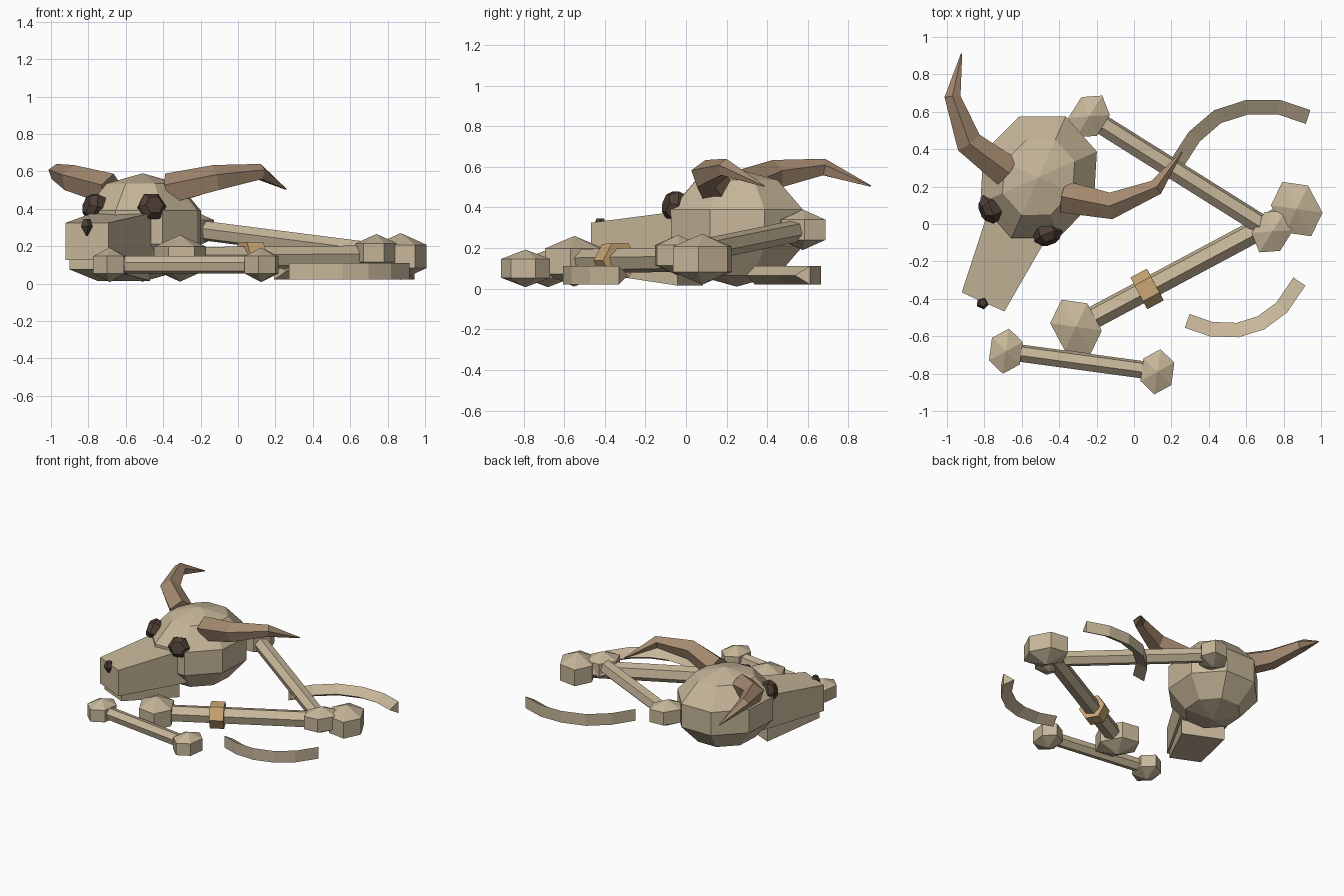
import bpy, bmesh
from math import cos, sin, pi, radians
from mathutils import Vector, Matrix

cube = bpy.data.objects.get("Cube")
if cube:
    bpy.data.objects.remove(cube, do_unlink=True)


def material(name, rgb):
    m = bpy.data.materials.new(name)
    m.use_nodes = True
    m.diffuse_color = (*rgb, 1)
    m.node_tree.nodes["Principled BSDF"].inputs["Base Color"].default_value = (*rgb, 1)
    return m


BONE = material("bone", (0.57, 0.47, 0.32))
HORN = material("horn_brown", (0.37, 0.25, 0.16))
DARK = material("dark_socket", (0.075, 0.05, 0.037))
TAN = material("tan_band", (0.60, 0.39, 0.18))

# The skull is turned about its own upright axis
SKULL = Matrix.Translation((-0.51, 0.25, 0)) @ Matrix.Rotation(radians(-24), 4, "Z")
WORLD = Matrix.Identity(4)


def loft(name, rings, mat, matrix=WORLD):
    """Skin a list of equal-sized point rings and close both ends."""
    bm = bmesh.new()
    loops = [[bm.verts.new(p) for p in ring] for ring in rings]
    n = len(loops[0])
    for a, b in zip(loops, loops[1:]):
        for i in range(n):
            j = (i + 1) % n
            bm.faces.new((a[i], a[j], b[j], b[i]))
    bm.faces.new(loops[0])
    bm.faces.new(loops[-1])
    bmesh.ops.remove_doubles(bm, verts=bm.verts[:], dist=1e-4)
    bmesh.ops.recalc_face_normals(bm, faces=bm.faces[:])
    mesh = bpy.data.meshes.new(name)
    bm.to_mesh(mesh)
    bm.free()
    mesh.materials.append(mat)
    mesh.transform(matrix)
    obj = bpy.data.objects.new(name, mesh)
    bpy.context.collection.objects.link(obj)
    return obj


def tube(name, points, radii, sides, turn, mat, matrix=WORLD):
    """Faceted tube along a path; turn is measured from the left side upward."""
    pts = [Vector(p) for p in points]
    rings = []
    for i, (p, r) in enumerate(zip(pts, radii)):
        t = (pts[min(i + 1, len(pts) - 1)] - pts[max(i - 1, 0)]).normalized()
        ref = Vector((0, 0, 1)) if abs(t.z) < 0.95 else Vector((0, 1, 0))
        side = ref.cross(t).normalized()
        up = t.cross(side)
        angles = [radians(turn) + 2 * pi * k / sides for k in range(sides)]
        rings.append([p + r * (cos(a) * side + sin(a) * up) for a in angles])
    return loft(name, rings, mat, matrix)


def ball(name, size, sides, bands, turn, mat, matrix):
    """Low-poly ball; size gives its three radii."""
    rings = []
    for k in range(bands + 1):
        lat = pi * k / bands
        rings.append([Vector((size[0] * sin(lat) * cos(a), size[1] * sin(lat) * sin(a),
                              size[2] * cos(lat)))
                      for a in (radians(turn) + 2 * pi * i / sides for i in range(sides))])
    return loft(name, rings, mat, matrix)


def block(name, sections, mat, matrix):
    """Tapered box from (y, half width, bottom, top) sections."""
    rings = [[Vector((-w, y, b)), Vector((w, y, b)), Vector((w, y, t)), Vector((-w, y, t))]
             for y, w, b, t in sections]
    return loft(name, rings, mat, matrix)


def long_bone(name, p, q, scale, radius):
    """Shaft with a wide knob at each end."""
    p, q = Vector(p), Vector(q)
    tube(name + "_shaft", (p, q), (radius, radius), 6, 45, BONE)
    yaw = Matrix.Rotation((q - p).to_2d().angle_signed(Vector((1, 0))), 4, "Z")
    size = [s * scale for s in (0.15, 0.19, 0.125)]
    for end, c in (("near", p), ("far", q)):
        ball(f"{name}_{end}_knob", size, 6, 3, 30, BONE, Matrix.Translation(c) @ yaw)


# Skull
ball("cranium", (0.34, 0.375, 0.29), 8, 5, 0, BONE, SKULL @ Matrix.Translation((0, 0, 0.3)))
block("muzzle", ((-0.73, 0.125, 0.125, 0.325), (-0.2, 0.18, 0.125, 0.385)), BONE, SKULL)
block("jaw", ((-0.70, 0.115, 0.075, 0.125), (-0.25, 0.155, 0.015, 0.125)), BONE, SKULL)
tube("nose_hole", ((0, -0.735, 0.345), (0, -0.735, 0.305), (0, -0.735, 0.255)),
     (0.02, 0.036, 0.004), 5, 90, DARK, SKULL)

# Paired horns and eye sockets
for label, s in (("left", 1), ("right", -1)):
    path = [(s * 0.17, -0.04, 0.50), (s * 0.42, 0.02, 0.56),
            (s * 0.595, 0.205, 0.595), (s * 0.645, 0.435, 0.505)]
    tube(label + "_horn", path, (0.09, 0.075, 0.045, 0.004), 5, 90, HORN, SKULL)
    centre, out = Vector((s * 0.17, -0.262, 0.41)), Vector((s * 0.68, -0.68, 0.25))
    tube(label + "_eye_socket", (centre - out * 0.04, centre + out * 0.01, centre + out * 0.045),
         (0.07, 0.08, 0.05), 6, 0, DARK, SKULL)

# Long bones
long_bone("upper_bone", (-0.24, 0.575, 0.29), (0.74, -0.04, 0.165), 0.8, 0.055)
start, end = Vector((-0.31, -0.55, 0.135)), Vector((0.87, 0.08, 0.145))
long_bone("middle_bone", start, end, 1.0, 0.062)
long_bone("front_bone", (-0.685, -0.68, 0.1), (0.125, -0.79, 0.1), 0.74, 0.048)

# Band wrapped round the middle bone
along = (end - start).normalized()
mid = start.lerp(end, 0.322)
tube("wrapped_band", (mid - along * 0.05, mid + along * 0.05), (0.096, 0.096), 6, 0, TAN)

# Loose ribs, flat on the outside and ridged on the inside
ribs = {
    "back_rib": (180, ((0.215, 0.325), (0.312, 0.475), (0.44, 0.585),
                       (0.605, 0.638), (0.775, 0.638), (0.935, 0.585))),
    "front_rib": (0, ((0.28, -0.53), (0.41, -0.575), (0.555, -0.58),
                      (0.685, -0.54), (0.80, -0.455), (0.895, -0.315))),
}
for name, (turn, path) in ribs.items():
    tube(name, [(x, y, 0.066) for x, y in path], [0.052] * len(path), 3, turn, BONE)
